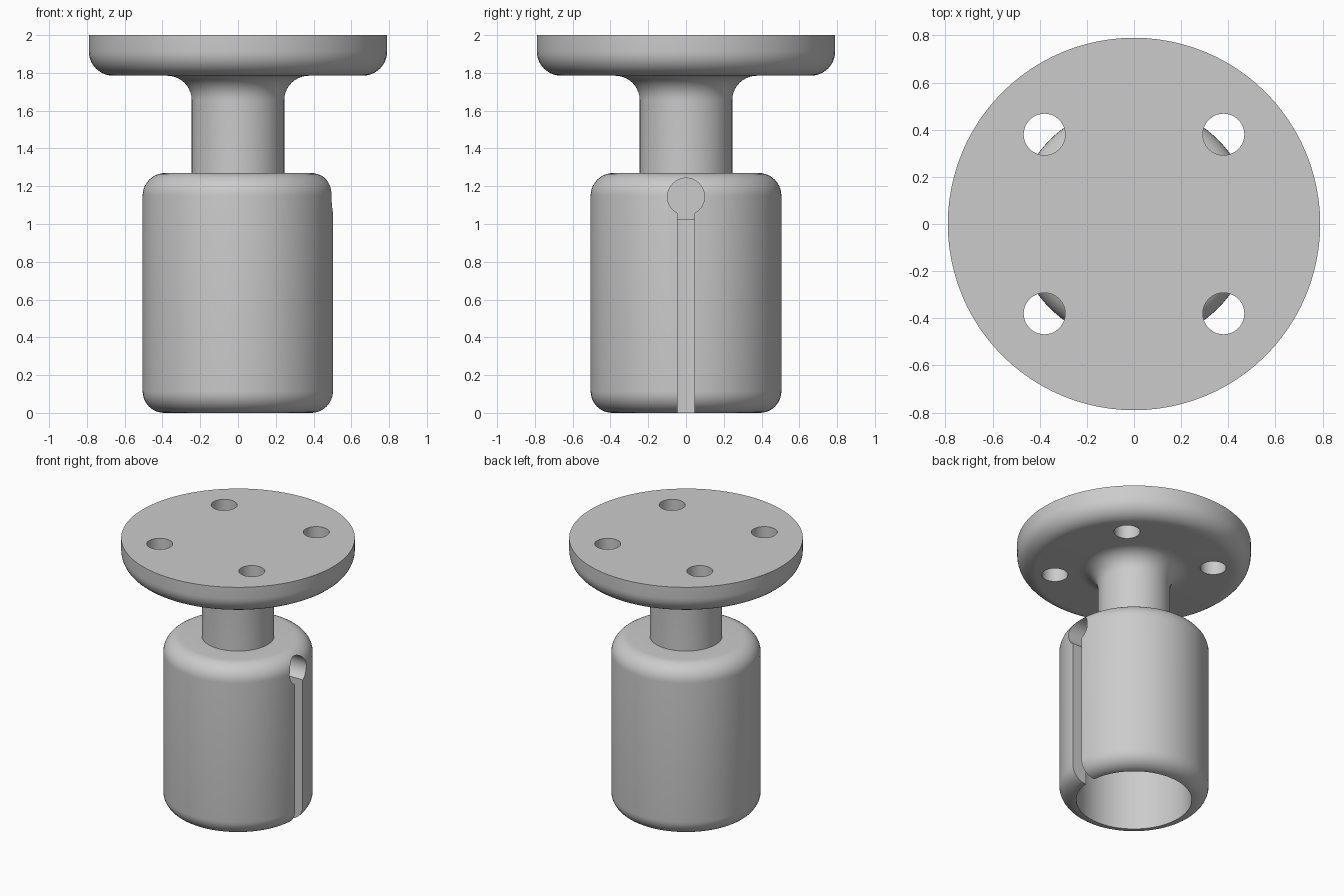
import bpy, math
from mathutils import Vector

cube = bpy.data.objects.get("Cube")
if cube:
    bpy.data.objects.remove(cube)

grey = bpy.data.materials.new("plain grey")
grey.use_nodes = True
colour = (0.6, 0.6, 0.6, 1)
grey.diffuse_color = colour
grey.node_tree.nodes["Principled BSDF"].inputs["Base Color"].default_value = colour

SIDES = 96


def arc(cx, cz, r, start, end, steps=10):
    """Points of a fillet, angles in degrees."""
    angles = [math.radians(start + (end - start) * i / steps) for i in range(steps + 1)]
    return [(cx + r * math.cos(a), cz + r * math.sin(a)) for a in angles]


def lathe(name, profile):
    """Closed solid turned about z; the profile starts and ends on the axis."""
    verts = [(0, 0, profile[0][1]), (0, 0, profile[-1][1])]
    rings = profile[1:-1]
    for r, z in rings:
        for i in range(SIDES):
            a = 2 * math.pi * i / SIDES
            verts.append((r * math.cos(a), r * math.sin(a), z))
    faces = []
    last = 2 + (len(rings) - 1) * SIDES
    for i in range(SIDES):
        j = (i + 1) % SIDES
        faces.append((0, 2 + j, 2 + i))
        faces.append((1, last + i, last + j))
        for k in range(len(rings) - 1):
            a = 2 + k * SIDES
            b = a + SIDES
            faces.append((a + i, a + j, b + j, b + i))
    mesh = bpy.data.meshes.new(name)
    mesh.from_pydata(verts, [], faces)
    mesh.materials.append(grey)
    obj = bpy.data.objects.new(name, mesh)
    bpy.context.collection.objects.link(obj)
    return obj


def cylinder(name, radius, depth, location, rotation=(0, 0, 0)):
    bpy.ops.mesh.primitive_cylinder_add(vertices=48, radius=radius, depth=depth,
                                        location=location, rotation=rotation)
    obj = bpy.context.object
    obj.name = name
    return obj


def cut(target, cutter):
    """Subtract a cutter and keep it out of the result."""
    cutter.data.materials.append(grey)
    mod = target.modifiers.new(cutter.name, 'BOOLEAN')
    mod.operation = 'DIFFERENCE'
    mod.solver = 'EXACT'
    mod.object = cutter
    bpy.context.view_layer.objects.active = target
    bpy.ops.object.modifier_apply(modifier=mod.name)
    bpy.data.objects.remove(cutter)


# Hollow rounded body, neck and flange turned as one piece
BODY, CAVITY, NECK, FLANGE = 0.505, 0.39, 0.245, 0.79
profile = [(0, 1.02), (CAVITY, 1.02)]
profile += arc(BODY - 0.115, 0.115, 0.115, -90, 0)
profile += arc(BODY - 0.12, 1.15, 0.12, 0, 90)
profile += [(NECK, 1.27)]
profile += arc(NECK + 0.13, 1.655, 0.13, 180, 90)
profile += arc(FLANGE - 0.13, 1.915, 0.13, -90, 0)
profile += [(FLANGE, 2), (0, 2)]
holder = lathe("flanged_holder", profile)

# Four screw holes through the flange
for x in (-0.38, 0.38):
    for y in (-0.38, 0.38):
        cut(holder, cylinder("screw_hole", 0.088, 0.6, (x, y, 1.9)))

# Keyhole slot in the left wall
cut(holder, cylinder("keyhole_round", 0.098, 0.8, (0.4, 0, 1.145), (0, math.pi / 2, 0)))
bpy.ops.mesh.primitive_cube_add(size=1, location=(0.4, 0, 0.5))
slot = bpy.context.object
slot.name = "keyhole_slot"
slot.scale = Vector((0.8, 0.09, 1.2))
cut(holder, slot)

# Smooth curves with crisp edges
bpy.ops.object.select_all(action='DESELECT')
holder.select_set(True)
bpy.context.view_layer.objects.active = holder
bpy.ops.object.shade_smooth_by_angle(angle=math.radians(30))
